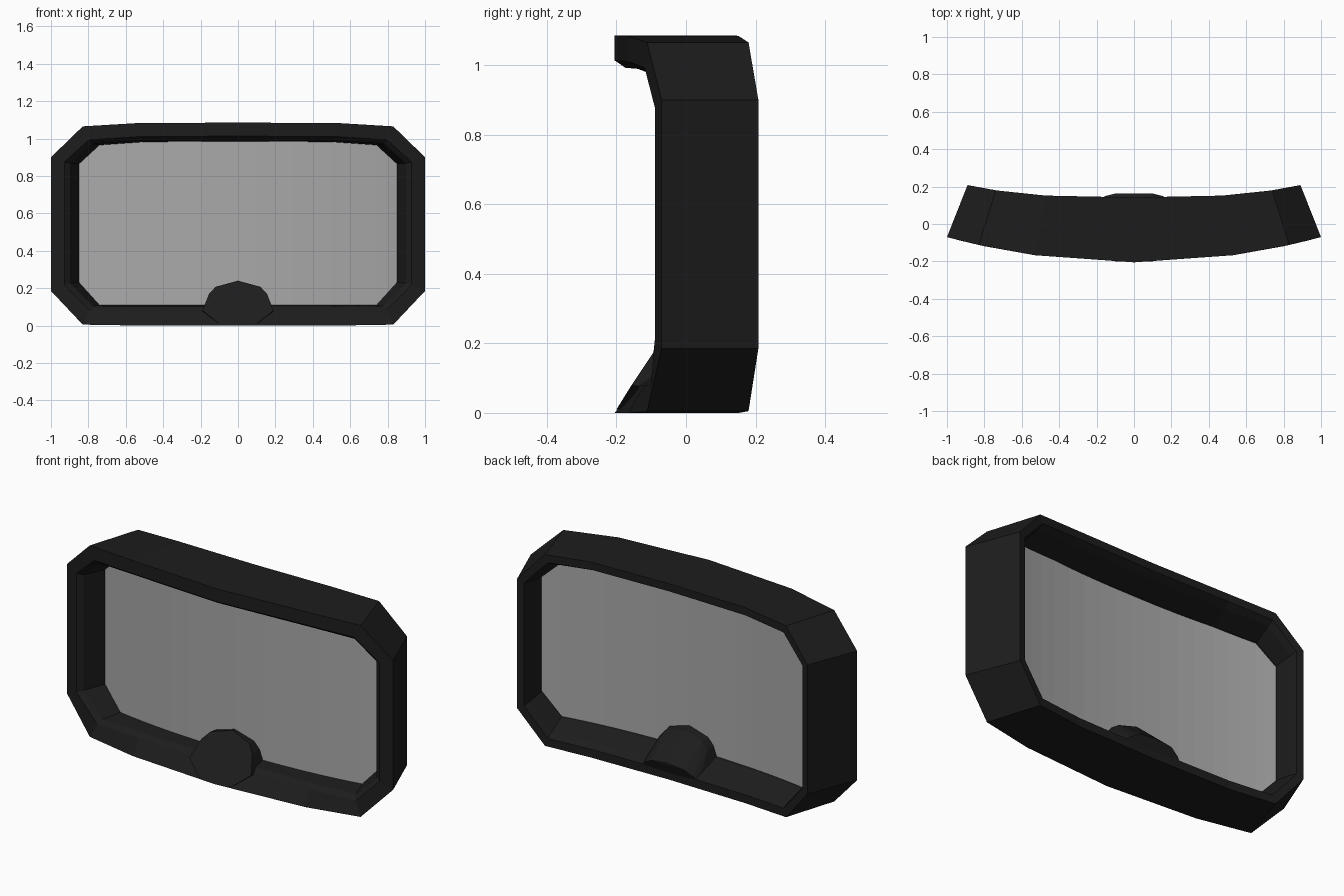
import bpy, bmesh

if "Cube" in bpy.data.objects:
    bpy.data.objects.remove(bpy.data.objects["Cube"])

# Half outlines (x, z) from top centre to bottom centre
OUTER = [(0, 1.085), (.53, 1.083), (.83, 1.065), (1, .9),
         (1, .185), (.83, .005), (.53, 0), (0, 0)]
HOLE = [(0, .985), (.53, .982), (.785, .965), (.9, .865),
        (.9, .23), (.785, .11), (.53, .11), (0, .11)]
# Frame cross-section: (0 outer .. 1 hole, 0 front .. 1 back)
SECTION = [(0, 0), (.72, 0), (.93, .09), (1, .48),
           (1, .54), (.62, .88), (.42, 1), (0, 1)]
BOTTOM_LEAN = {5: .06, 6: .15, 7: .19}


def bend(x, z, f):
    """Place a flat point on the curved, back-tapering goggle body."""
    a = abs(x)
    front = -.205 + .135 * a ** 2
    back = .142 + .066 * a ** 3
    return (x * (1 - .11 * f), front + (back - front) * f, z)


def material(name, color):
    m = bpy.data.materials.new(name)
    m.diffuse_color = color
    m.use_nodes = True
    m.node_tree.nodes["Principled BSDF"].inputs["Base Color"].default_value = m.diffuse_color
    return m


def finish(bm, name, mat):
    bmesh.ops.recalc_face_normals(bm, faces=bm.faces)
    me = bpy.data.meshes.new(name)
    bm.to_mesh(me)
    bm.free()
    me.materials.append(mat)
    ob = bpy.data.objects.new(name, me)
    bpy.context.collection.objects.link(ob)
    return ob


black = material("black_rubber", (.012, .012, .012, 1))
clear = material("grey_glass", (.4, .4, .4, .7))

# Frame: sweep the cross-section around the mirrored outline
bm = bmesh.new()
stations = [(i, 1) for i in range(8)] + [(i, -1) for i in range(6, 0, -1)]
rings = []
for i, side in stations:
    (ox, oz), (hx, hz) = OUTER[i], HOLE[i]
    ring = []
    for k, (w, f) in enumerate(SECTION):
        if k in (1, 2):
            f += BOTTOM_LEAN.get(i, 0)
        ring.append(bm.verts.new(bend(side * (ox + (hx - ox) * w), oz + (hz - oz) * w, f)))
    rings.append(ring)
for r, a in enumerate(rings):
    b = rings[(r + 1) % len(rings)]
    for k in range(8):
        n = (k + 1) % 8
        bm.faces.new((a[k], a[n], b[n], b[k]))
finish(bm, "frame", black)


# Lens: curved sheet in vertical strips filling the hole
def edge_height(x, pts):
    for (x0, z0), (x1, z1) in zip(pts, pts[1:]):
        if x <= x1:
            return z0 + (z1 - z0) * (x - x0) / (x1 - x0)
    return pts[-1][1]


half = [0, .1, .2, .31, .42, .53, .62, .7, .785, .84, .9]
bm = bmesh.new()
prev = None
for x in [-h for h in half[:0:-1]] + half:
    hi = edge_height(abs(x), HOLE[:4])
    lo = edge_height(abs(x), HOLE[:3:-1])
    col = [bm.verts.new(bend(x, z, .51)) for z in (lo, hi)]
    if prev:
        bm.faces.new((prev[0], col[0], col[1], prev[1]))
    prev = col
finish(bm, "lens", clear)

# Nose bridge: faceted hump, arch on the leaning front, low at the back
ARCH = [(.19, .08), (.155, .17), (.12, .207), (.05, .222), (0, .24)]
REAR = [(.175, .14, .03), (.15, .15, .06), (.1, .163, .09), (0, .163, .1)]
pts = [(.1, -.2, .01)]
for x, z in ARCH:
    pts += [(x, -.21 + .67 * z, z), (x * .95, .02, z - .01)]
pts += REAR
bm = bmesh.new()
for x, y, z in pts:
    for s in ((1, -1) if x else (1,)):
        bm.verts.new((s * x, y, z))
hull = bmesh.ops.convex_hull(bm, input=bm.verts)
loose = [v for v in bm.verts if not v.link_faces]
bmesh.ops.delete(bm, geom=loose, context='VERTS')
finish(bm, "nose_bridge", black)
